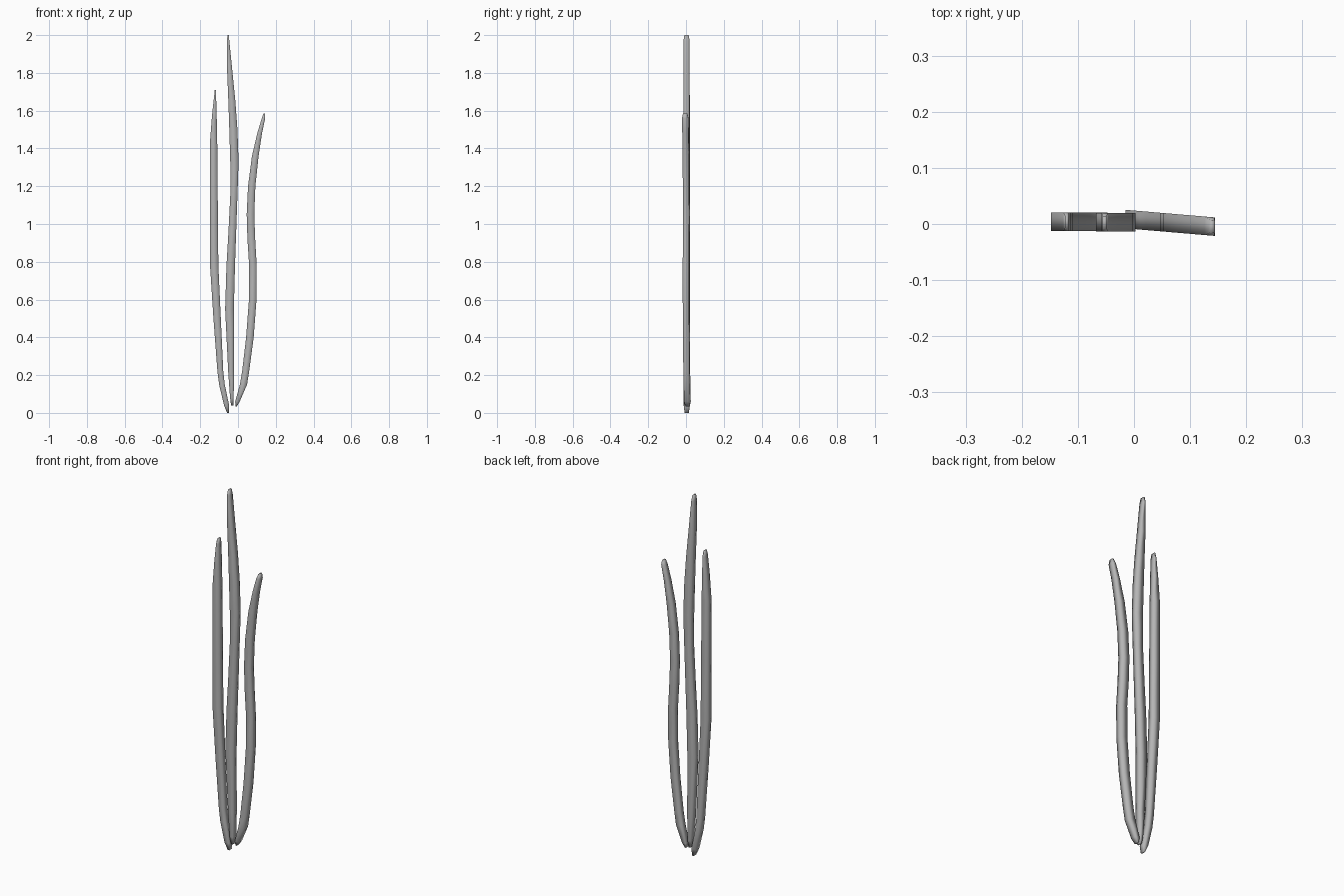
import bpy, bmesh

cube = bpy.data.objects.get("Cube")
if cube:
    bpy.data.objects.remove(cube, do_unlink=True)

grey = bpy.data.materials.new("blade grey")
grey.use_nodes = True
colour = (0.46, 0.46, 0.46, 1)
grey.diffuse_color = colour
grey.node_tree.nodes["Principled BSDF"].inputs["Base Color"].default_value = colour


def blade(name, rows, y0, slope=0.0, half=0.0165):
    """Four-sided blade lofted through rows of (z, left edge x, right edge x)."""
    bm = bmesh.new()
    rings = []
    for i, (z, xa, xb) in enumerate(rows):
        # the two ends are thinner than the body
        h = half * (0.68 if i in (0, len(rows) - 1) else 1.0)
        corners = ((xa, -h), (xb, -h), (xb, h), (xa, h))
        rings.append([bm.verts.new((x, y0 + slope * x + d, z)) for x, d in corners])
    for low, high in zip(rings, rings[1:]):
        for k in range(4):
            n = (k + 1) % 4
            bm.faces.new((low[k], low[n], high[n], high[k]))
    bm.faces.new(rings[0][::-1])
    bm.faces.new(rings[-1])
    for f in bm.faces:
        f.smooth = True
    mesh = bpy.data.meshes.new(name)
    bm.to_mesh(mesh)
    bm.free()
    mesh.materials.append(grey)
    obj = bpy.data.objects.new(name, mesh)
    bpy.context.collection.objects.link(obj)
    return obj


# Right blade, bowed outwards
blade("right_blade", [
    (0.0, -0.058, -0.049), (0.04, -0.074, -0.047), (0.15, -0.100, -0.070),
    (0.22, -0.109, -0.078), (0.50, -0.130, -0.091), (0.78, -0.148, -0.104),
    (1.10, -0.148, -0.107), (1.44, -0.148, -0.110), (1.58, -0.137, -0.113),
    (1.68, -0.126, -0.116), (1.71, -0.123, -0.117)], 0.004)

# Tall middle blade with a gentle S-curve
blade("middle_blade", [
    (0.04, -0.037, -0.025), (0.08, -0.042, -0.023), (0.22, -0.052, -0.021),
    (0.55, -0.068, -0.022), (0.78, -0.061, -0.016), (0.95, -0.051, -0.010),
    (1.15, -0.041, -0.003), (1.33, -0.041, 0.003), (1.50, -0.046, -0.003),
    (1.65, -0.051, -0.014), (1.80, -0.057, -0.029), (1.97, -0.058, -0.046),
    (2.0, -0.056, -0.049)], 0.003)

# Left blade, wavy and leaning outwards
blade("left_blade", [
    (0.035, -0.013, -0.006), (0.06, -0.015, 0.009), (0.15, 0.010, 0.048),
    (0.22, 0.022, 0.059), (0.40, 0.043, 0.083), (0.60, 0.058, 0.098),
    (0.78, 0.059, 0.099), (0.92, 0.050, 0.091), (1.05, 0.046, 0.086),
    (1.20, 0.053, 0.092), (1.36, 0.074, 0.109), (1.48, 0.102, 0.127),
    (1.56, 0.126, 0.144), (1.585, 0.135, 0.143)], 0.0075, -0.085)
